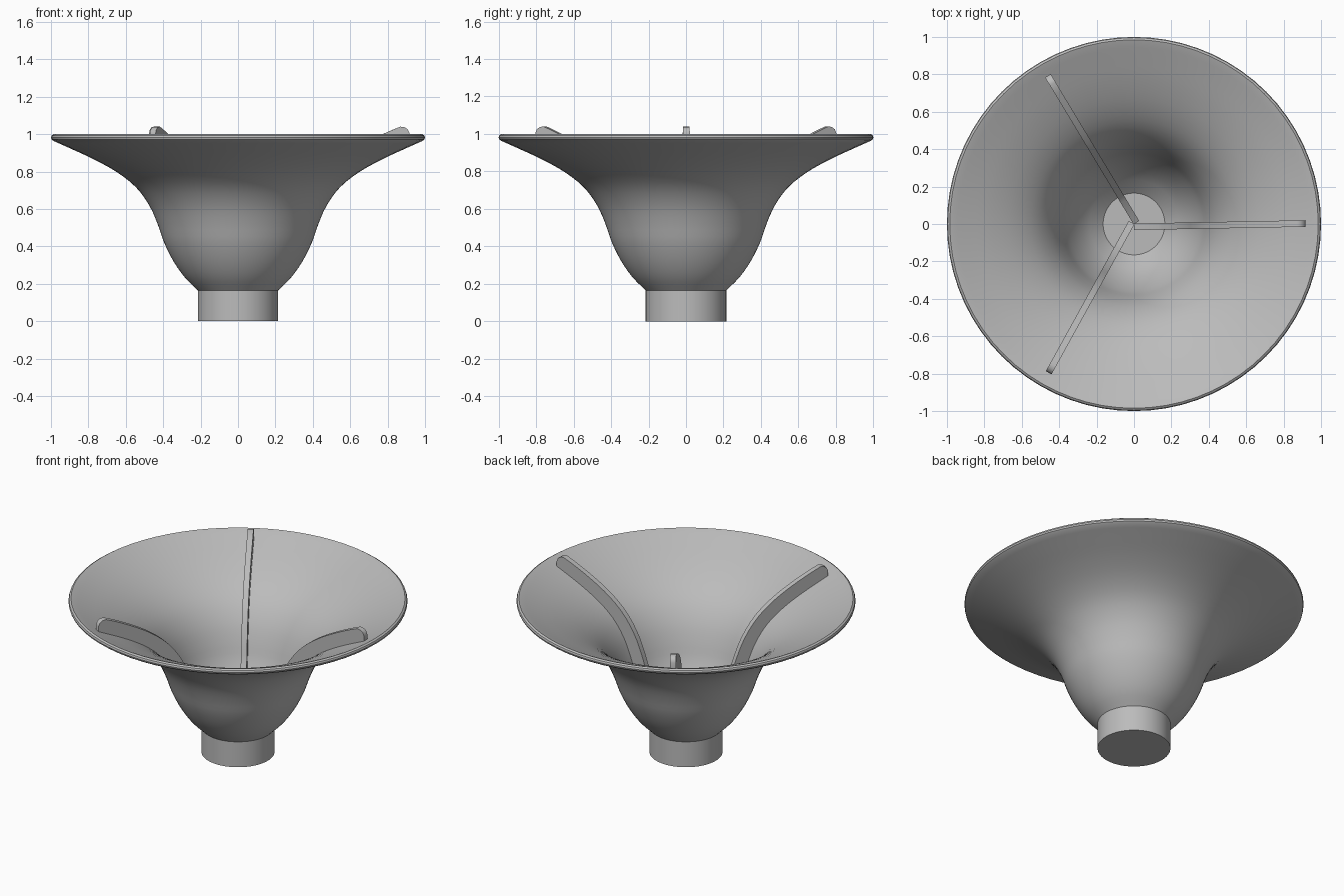
import bpy, bmesh, math
from mathutils import Matrix, Vector

cube = bpy.data.objects.get("Cube")
if cube:
    bpy.data.objects.remove(cube, do_unlink=True)

SEGMENTS = 72
RIB_WIDTH = 0.035

grey = bpy.data.materials.new("plain grey")
grey.use_nodes = True
grey.diffuse_color = (0.5, 0.5, 0.5, 1)
grey.node_tree.nodes["Principled BSDF"].inputs["Base Color"].default_value = (0.5, 0.5, 0.5, 1)


def smooth_curve(points, steps=3):
    """Pass a Catmull-Rom curve through the points."""
    p = [Vector(q) for q in points]
    p = [2 * p[0] - p[1]] + p + [2 * p[-1] - p[-2]]
    out = []
    for i in range(1, len(p) - 2):
        a, b, c, d = p[i - 1:i + 3]
        for k in range(steps):
            t = k / steps
            out.append(0.5 * (2 * b + (c - a) * t + (2 * a - 5 * b + 4 * c - d) * t**2
                              + (3 * b - a - 3 * c + d) * t**3))
    return out + [p[-2]]


def offset(curve, distance):
    """Shift a curve towards the inside of the funnel."""
    out = []
    for i, q in enumerate(curve):
        t = (curve[min(i + 1, len(curve) - 1)] - curve[max(i - 1, 0)]).normalized()
        out.append(q + distance * Vector((-t.y, t.x)))
    return out


def finish(name, bm, angle):
    bmesh.ops.recalc_face_normals(bm, faces=bm.faces)
    mesh = bpy.data.meshes.new(name)
    bm.to_mesh(mesh)
    bm.free()
    mesh.materials.append(grey)
    obj = bpy.data.objects.new(name, mesh)
    bpy.context.collection.objects.link(obj)
    bpy.ops.object.select_all(action="DESELECT")
    obj.select_set(True)
    bpy.context.view_layer.objects.active = obj
    bpy.ops.object.shade_smooth_by_angle(angle=math.radians(angle))
    return obj


# Flared outer wall, as radius and height
wall = smooth_curve([(0.215, 0.165), (0.285, 0.235), (0.345, 0.32), (0.395, 0.42),
                     (0.43, 0.52), (0.475, 0.62), (0.545, 0.715), (0.645, 0.795),
                     (0.77, 0.865), (0.9, 0.925), (0.985, 0.963)])

# Funnel body: solid stem, flared wall, rounded lip, inner wall and floor
lip = [(0.997, 0.972), (1, 0.982), (0.996, 0.993), (0.985, 1)]
profile = [(0, 0), (0.215, 0)] + wall + lip + offset(wall, 0.035)[::-1]
profile += [(0.165, 0.168), (0, 0.168)]
bm = bmesh.new()
verts = [bm.verts.new((r, 0, z)) for r, z in profile]
edges = [bm.edges.new(pair) for pair in zip(verts, verts[1:])]
bmesh.ops.spin(bm, geom=verts + edges, cent=(0, 0, 0), axis=(0, 0, 1),
               angle=math.tau, steps=SEGMENTS, use_duplicate=False)
bmesh.ops.remove_doubles(bm, verts=bm.verts, dist=0.0005)
finish("funnel_body", bm, 32)

# Three curved ribs that follow the inner wall from the floor to the rim
base = [q for q in offset(wall, 0.015) if q.x < 0.9]
crest = [q for q in offset(wall, 0.12) if q.x < 0.82]
tip = [(0.868, 1.04), (0.89, 1.037), (0.908, 1.025), (0.917, 1.005), (0.917, 0.955)]
outline = [(0, 0.16)] + base + tip[::-1] + crest[::-1] + [(0, 0.19)]
for i in range(3):
    bm = bmesh.new()
    face = bm.faces.new([bm.verts.new((r, -RIB_WIDTH / 2, z)) for r, z in outline])
    new = bmesh.ops.extrude_face_region(bm, geom=[face])["geom"]
    bmesh.ops.translate(bm, vec=(0, RIB_WIDTH, 0),
                        verts=[v for v in new if isinstance(v, bmesh.types.BMVert)])
    # Each rib sits slightly off the radial line
    place = (Matrix.Rotation(i * math.tau / 3, 4, "Z") @ Matrix.Translation((0, -0.015, 0))
             @ Matrix.Rotation(math.radians(1.1), 4, "Z"))
    bmesh.ops.transform(bm, matrix=place, verts=bm.verts)
    finish(f"rib_{i + 1}", bm, 35)
